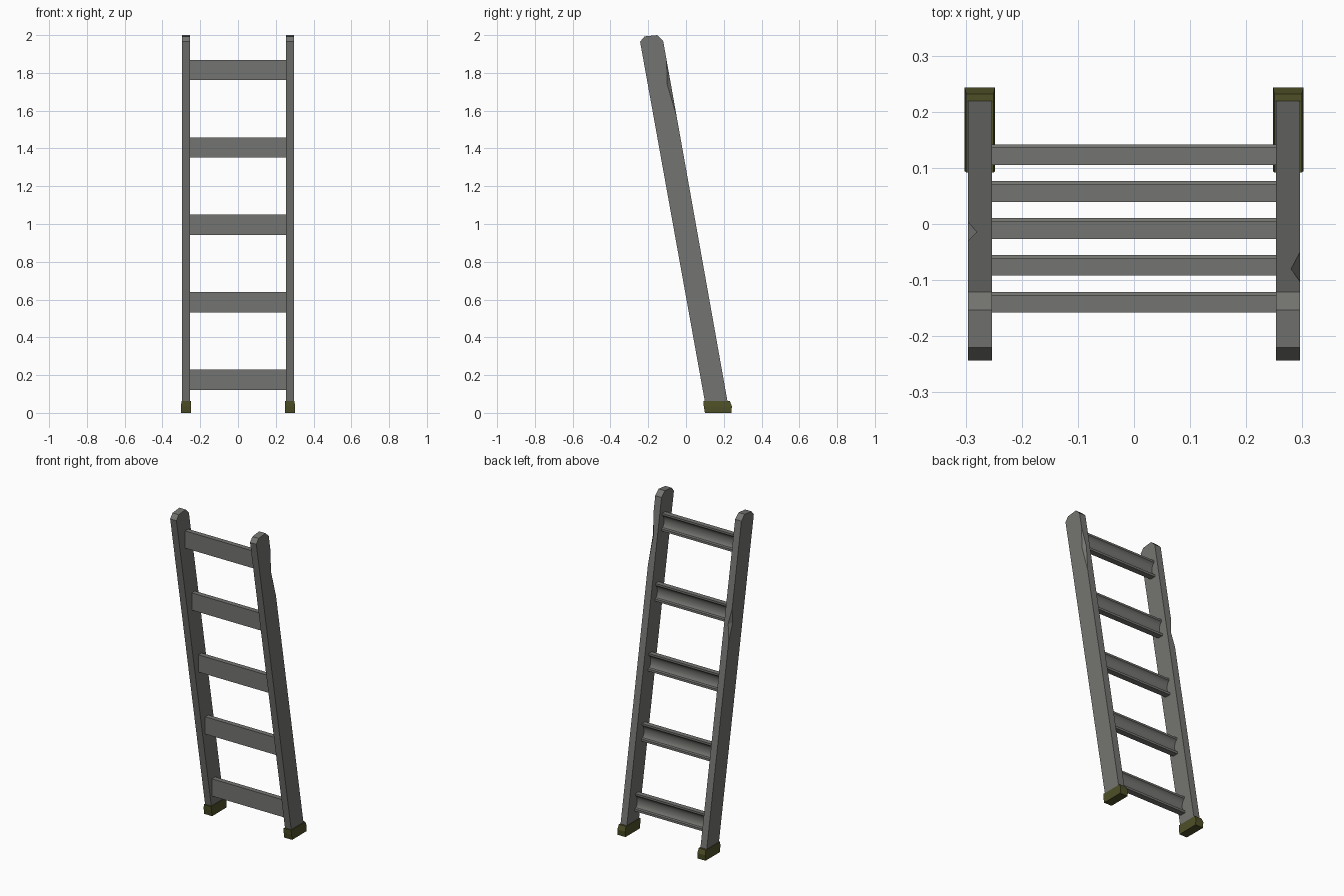
import bpy, bmesh, math

if "Cube" in bpy.data.objects:
    bpy.data.objects.remove(bpy.data.objects["Cube"])

def material(name, rgb):
    m = bpy.data.materials.new(name)
    m.diffuse_color = (*rgb, 1)
    m.use_nodes = True
    m.node_tree.nodes["Principled BSDF"].inputs["Base Color"].default_value = m.diffuse_color
    return m

GREY = material("weathered_grey", (0.175, 0.175, 0.165))
OLIVE = material("olive_rubber", (0.075, 0.078, 0.02))

def make(name, verts, faces, mat):
    me = bpy.data.meshes.new(name)
    me.from_pydata(verts, [], faces)
    bm = bmesh.new()
    bm.from_mesh(me)
    bmesh.ops.recalc_face_normals(bm, faces=bm.faces)
    bm.to_mesh(me)
    bm.free()
    ob = bpy.data.objects.new(name, me)
    ob.data.materials.append(mat)
    bpy.context.collection.objects.link(ob)
    return ob

# side outline of a leaning rail (y, z); last edge is the sloping back
RAIL = [(0.227, 0.02), (0.107, 0.02), (-0.243, 1.965), (-0.22, 1.993),
        (-0.153, 2.0), (-0.121, 1.97)]
X_IN, X_OUT = 0.253, 0.296

def back_point(z):
    (y0, z0), (y1, z1) = RAIL[0], RAIL[-1]
    return y0 + (y1 - y0) * (z - z0) / (z1 - z0)

def rail(name, side, z_low, z_mid, z_high):
    # slab with one chipped notch on its outer back edge
    n = len(RAIL)
    v = [(side * X_IN, y, z) for y, z in RAIL] + [(side * X_OUT, y, z) for y, z in RAIL]
    ym = back_point(z_mid)
    v += [(side * X_OUT, back_point(z_high), z_high),
          (side * X_OUT, back_point(z_low), z_low),
          (side * (X_OUT - 0.016), ym, z_mid),
          (side * X_OUT, ym - 0.02, z_mid)]
    hi, lo, c, d = range(2 * n, 2 * n + 4)
    f = [list(range(n)), list(range(n, 2 * n)) + [hi, d, lo],
         [n - 1, 0, n, lo, c, hi, 2 * n - 1], [hi, c, d], [lo, d, c]]
    f += [[i, i + 1, n + i + 1, n + i] for i in range(n - 1)]
    make(name, v, f, GREY)

rail("right_rail", 1, 1.57, 1.74, 1.87)
rail("left_rail", -1, 1.27, 1.37, 1.46)

# rubber feet wrapping the rail ends
def foot(name, side):
    rings = [(0.0, 0.248, 0.302, 0.1, 0.24), (0.035, 0.248, 0.302, 0.094, 0.243),
             (0.062, 0.25, 0.299, 0.092, 0.232)]
    v = []
    for z, x0, x1, y0, y1 in rings:
        v += [(side * x, y, z) for x, y in ((x0, y0), (x1, y0), (x1, y1), (x0, y1))]
    f = [[0, 1, 2, 3], [8, 9, 10, 11]]
    for r in (0, 4):
        f += [[r + i, r + (i + 1) % 4, r + 4 + (i + 1) % 4, r + 4 + i] for i in range(4)]
    make(name, v, f, OLIVE)

foot("right_foot", 1)
foot("left_foot", -1)

# rungs: flat front, concave channel at the back (depth, height)
H = 0.107
channel = [(0, 0), (0, H), (0.031, H), (0.031, H - 0.012)]
for i in range(1, 8):
    a = math.pi * i / 8
    channel.append((0.032 - 0.02 * math.sin(a), H / 2 + (H / 2 - 0.014) * math.cos(a)))
channel += [(0.037, 0.014), (0.037, 0)]
k = len(channel)
for r in range(5):
    y0, z0 = 0.105 - 0.0657 * r, 0.122 + 0.41 * r
    v = [(x, y0 + d, z0 + h) for x in (-0.256, 0.256) for d, h in channel]
    f = [list(range(k)), list(range(k, 2 * k))]
    f += [[i, (i + 1) % k, k + (i + 1) % k, k + i] for i in range(k)]
    ob = make(f"rung_{r + 1}", v, f, GREY)
    bpy.ops.object.select_all(action='DESELECT')
    ob.select_set(True)
    bpy.context.view_layer.objects.active = ob
    bpy.ops.object.shade_smooth_by_angle(angle=math.radians(35))
